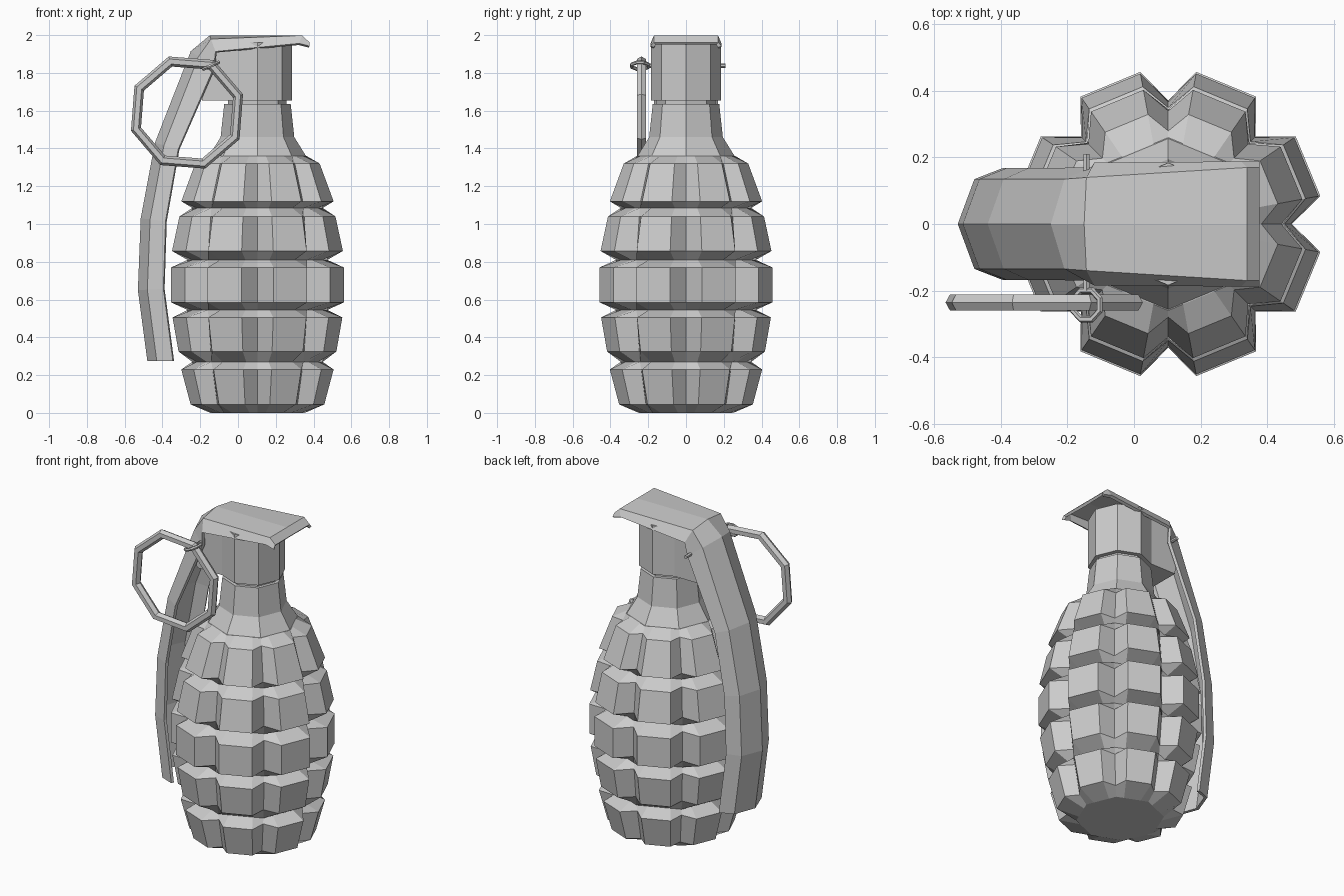
import bpy, bmesh
from math import sin, cos, radians, pi
from mathutils import Vector, Matrix

if "Cube" in bpy.data.objects:
    bpy.data.objects.remove(bpy.data.objects["Cube"])

CX = 0.103  # body axis

grey = bpy.data.materials.new("cast_grey")
grey.use_nodes = True
COLOUR = (0.6, 0.6, 0.6, 1)
grey.diffuse_color = COLOUR
grey.node_tree.nodes["Principled BSDF"].inputs["Base Color"].default_value = COLOUR


def add_object(name, bm):
    bmesh.ops.recalc_face_normals(bm, faces=bm.faces)
    mesh = bpy.data.meshes.new(name)
    bm.to_mesh(mesh)
    bm.free()
    mesh.materials.append(grey)
    obj = bpy.data.objects.new(name, mesh)
    bpy.context.collection.objects.link(obj)
    return obj


def loft(bm, rings, closed=True):
    """Skin a list of vertex rings of equal length."""
    loops = [[bm.verts.new(p) for p in ring] for ring in rings]
    n = len(loops[0])
    for low, high in zip(loops, loops[1:]):
        for i in range(n if closed else n - 1):
            j = (i + 1) % n
            bm.faces.new((low[i], low[j], high[j], high[i]))
    return loops


def octagon_stack(name, profile):
    """Eight-sided turned part from (radius, height) pairs."""
    bm = bmesh.new()
    rings = [[(CX + r * cos(k * pi / 4), r * sin(k * pi / 4), z) for k in range(8)]
             for r, z in profile]
    loops = loft(bm, rings)
    bm.faces.new(loops[0])
    bm.faces.new(loops[-1])
    return add_object(name, bm)


# Segmented body: each ring has eight valleys and eight raised blocks
def body_ring(valley, block, z):
    ring = []
    for k in range(8):
        a = k * 45
        apothem = valley * cos(radians(22.5)) / cos(radians(12))
        r = block or apothem
        for angle, radius in ((a, valley), (a + 10.5, r), (a + 34.5, r)):
            t = radians(angle)
            ring.append((CX + radius * cos(t), radius * sin(t), z))
    return ring


# (valley radius, block radius or None for a groove, height)
BODY = [(.25, None, 0), (.30, .36, .045), (.335, .41, .23), (.345, None, .27),
        (.35, .425, .325), (.367, .457, .505), (.37, None, .545), (.372, .465, .585),
        (.372, .465, .77), (.37, None, .81), (.367, .46, .857), (.35, .42, 1.04),
        (.345, None, 1.085), (.34, .41, 1.12), (.28, .335, 1.32), (.26, None, 1.36)]
bm = bmesh.new()
loops = loft(bm, [body_ring(*row) for row in BODY])
bm.faces.new(loops[0])
bm.faces.new(loops[-1])
add_object("segmented_body", bm)

# Neck and fuse cap
octagon_stack("neck", [(.26, 1.355), (.195, 1.46), (.176, 1.635)])
octagon_stack("neck_core", [(.155, 1.62), (.155, 1.67)])
octagon_stack("fuse_cap", [(.184, 1.655), (.184, 1.96)])

# Arm reaching from the cap to the lever
ARM = [(.1, 1.655), (-.19, 1.655), (-.22, 1.86), (-.13, 1.96), (.1, 1.96)]
bm = bmesh.new()
loops = loft(bm, [[(x, y, z) for x, z in ARM] for y in (-.135, .135)])
bm.faces.new(loops[0])
bm.faces.new(loops[1])
add_object("fuse_arm", bm)

# Safety lever: folded section swept along a bent path
# (x, z, shoulder half width, shoulder depth, edge half width, edge depth)
PATH = [(.378, 1.962, .17, 0, .188, .02), (.34, 1.998, .17, 0, .188, .045),
        (-.15, 1.998, .14, .02, .185, .09), (-.25, 1.915, .135, .05, .17, .15),
        (-.44, 1.43, .135, .05, .168, .128), (-.515, 1.03, .135, .05, .168, .132),
        (-.53, .65, .135, .05, .168, .135), (-.48, .275, .135, .05, .168, .135)]
rings = []
for i, (x, z, w1, d1, w2, d2) in enumerate(PATH):
    normal = Vector((0, 0))
    for a, b in ((i - 1, i), (i, i + 1)):
        if a >= 0 and b < len(PATH):
            step = Vector(PATH[b][:2]) - Vector(PATH[a][:2])
            normal += Vector((-step.y, step.x)).normalized()
    normal.normalize()
    if i == 0:
        normal = Vector((0, -1))
    if i == len(PATH) - 1:
        normal = Vector((1, 0))
    rings.append([(x + normal.x * d, y, z + normal.y * d) for y, d in
                  ((-w2, d2), (-w1, d1), (0, 0), (w1, d1), (w2, d2))])
bm = bmesh.new()
loft(bm, rings, closed=False)
lever = add_object("safety_lever", bm)
lever.data.update()
top = max(lever.data.polygons, key=lambda f: f.center.z)
wall = lever.modifiers.new("thickness", "SOLIDIFY")
wall.thickness = .018
wall.offset = -1 if top.normal.z > 0 else 1


def ring_part(name, centre, major, minor, sides, spin, tilt):
    """Faceted ring; axis starts along z, then is tilted by the given matrix."""
    bm = bmesh.new()
    rings = []
    for k in range(sides + 1):
        a = 2 * pi * k / sides + spin
        rings.append([Vector(((major + minor * cos(b)) * cos(a),
                              (major + minor * cos(b)) * sin(a), minor * sin(b)))
                      for b in (pi / 3 * j for j in range(6))])
    loft(bm, rings)
    bmesh.ops.remove_doubles(bm, verts=bm.verts, dist=1e-4)
    bmesh.ops.transform(bm, matrix=Matrix.Translation(centre) @ tilt, verts=bm.verts)
    return add_object(name, bm)


# Pull ring, its small link and the pin
ring_part("pull_ring", (-.27, -.236, 1.59), .284, .028, 8, radians(18),
          Matrix.Rotation(pi / 2, 4, "X"))
ring_part("link_ring", (-.143, -.243, 1.838), .047, .01, 8, radians(22.5),
          Matrix.Rotation(radians(-24), 4, "Y"))
bm = bmesh.new()
bmesh.ops.create_cone(bm, cap_ends=True, segments=6, radius1=.011, radius2=.011, depth=.41,
                      matrix=Matrix.Translation((-.143, .005, 1.838))
                      @ Matrix.Rotation(pi / 2, 4, "X"))
add_object("pin", bm)
